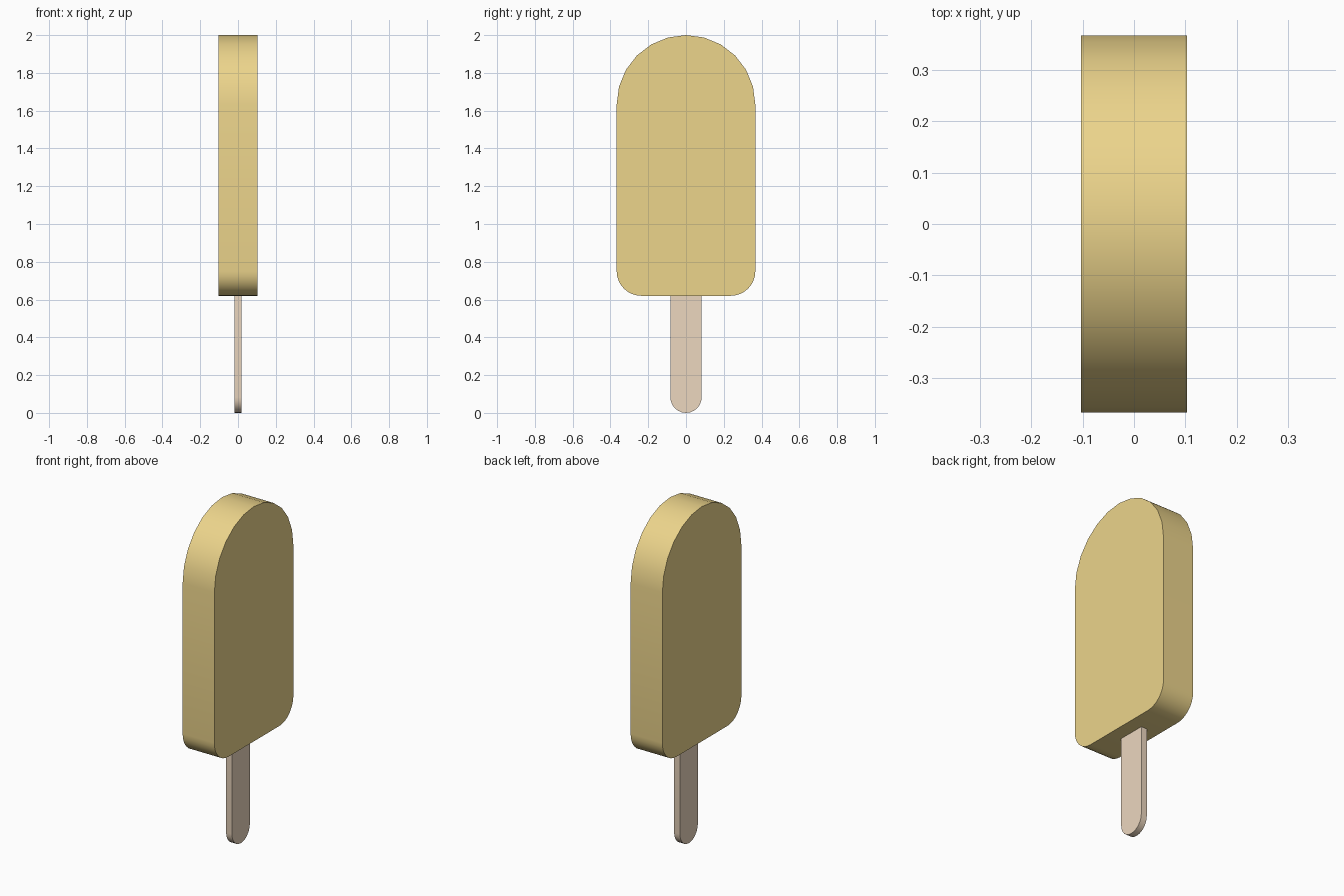
import bpy, bmesh
from math import sin, cos, radians

if "Cube" in bpy.data.objects:
    bpy.data.objects.remove(bpy.data.objects["Cube"])


def arc(cy, cz, r, start, end, steps):
    """Points of an arc in the YZ plane, angles in degrees."""
    angles = [radians(start + (end - start) * i / steps) for i in range(steps + 1)]
    return [(cy + r * cos(a), cz + r * sin(a)) for a in angles]


def slab(name, profile, half, color):
    """Extrude a YZ outline along x, with smooth rims and sharp flat faces."""
    bm = bmesh.new()
    face = bm.faces.new([bm.verts.new((-half, y, z)) for y, z in profile])
    ext = bmesh.ops.extrude_face_region(bm, geom=[face], use_keep_orig=True)
    moved = [v for v in ext["geom"] if isinstance(v, bmesh.types.BMVert)]
    bmesh.ops.translate(bm, verts=moved, vec=(2 * half, 0, 0))
    bmesh.ops.recalc_face_normals(bm, faces=bm.faces)
    mesh = bpy.data.meshes.new(name)
    bm.to_mesh(mesh)
    bm.free()
    obj = bpy.data.objects.new(name, mesh)
    bpy.context.collection.objects.link(obj)
    mat = bpy.data.materials.new(name + "_color")
    mat.diffuse_color = color
    mat.use_nodes = True
    mat.node_tree.nodes["Principled BSDF"].inputs["Base Color"].default_value = mat.diffuse_color
    mesh.materials.append(mat)
    bpy.ops.object.select_all(action='DESELECT')
    obj.select_set(True)
    bpy.context.view_layer.objects.active = obj
    bpy.ops.object.shade_smooth_by_angle(angle=radians(30))
    return obj


# Ice body: domed top, small rounded lower corners
W, R, BOTTOM = 0.367, 0.13, 0.62
body = (arc(0, 2 - W, W, 0, 180, 12)
        + arc(-W + R, BOTTOM + R, R, 180, 270, 8)
        + arc(W - R, BOTTOM + R, R, 270, 360, 8))
slab("ice_body", body, 0.103, (0.84, 0.66, 0.26, 1))

# Wooden stick: round lower end, top buried in the ice
S = 0.083
stick = arc(0, S, S, 180, 360, 12) + [(S, 0.68), (-S, 0.68)]
slab("stick", stick, 0.019, (0.84, 0.68, 0.52, 1))
